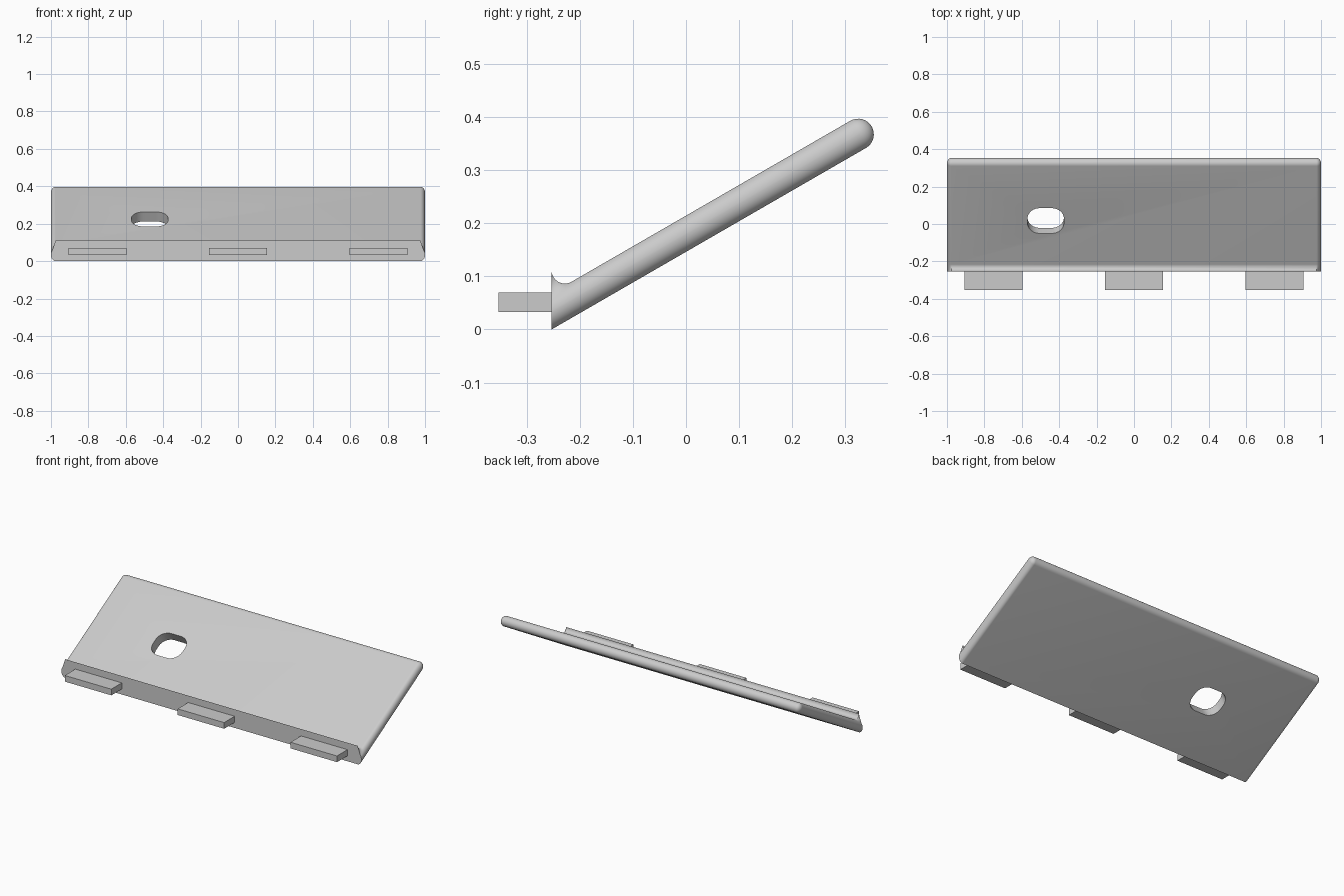
import bpy, bmesh
from math import sin, cos, tan, pi, radians
from mathutils import Matrix

if "Cube" in bpy.data.objects:
    bpy.data.objects.remove(bpy.data.objects["Cube"], do_unlink=True)

grey = bpy.data.materials.new("plain grey")
grey.use_nodes = True
GREY = (0.6, 0.6, 0.6, 1)
grey.diffuse_color = GREY
grey.node_tree.nodes["Principled BSDF"].inputs["Base Color"].default_value = GREY

SLOPE = radians(30)
FRONT, BACK = -0.253, 0.324      # front cut and centre of the rounded back edge
RAD = 0.0295                     # half thickness of the plate
HALF = RAD / cos(SLOPE)          # half thickness measured upright
SIDE = 0.025                     # width of the side rounding
FILLET = 0.025                   # hollow behind the front lip
LIP = 0.077                      # lip height over the plate's middle


def middle(y):
    return HALF + tan(SLOPE) * (y - FRONT)


def make_object(name, bm):
    bmesh.ops.recalc_face_normals(bm, faces=bm.faces)
    mesh = bpy.data.meshes.new(name)
    bm.to_mesh(mesh)
    bm.free()
    mesh.materials.append(grey)
    ob = bpy.data.objects.new(name, mesh)
    bpy.context.collection.objects.link(ob)
    return ob


def section(t):
    """Side profile of the plate; t runs from the rim (0) to full thickness."""
    f, g = sin(t), 1 - cos(t)
    k = max(0, (LIP * g - HALF * f) / (LIP - HALF))
    pts = [(FRONT, middle(FRONT) - HALF * f)]
    for i in range(17):
        a = SLOPE - pi / 2 + pi * i / 16
        pts.append((BACK + RAD * f * cos(a), middle(BACK) + RAD * f * sin(a)))
    yc = FRONT + FILLET
    zc = middle(yc) + HALF + FILLET / cos(SLOPE)
    for i in range(13):
        a = radians(300 - 10 * i)
        y, z = yc + FILLET * cos(a), zc + FILLET * sin(a)
        top = middle(y) + HALF
        pts.append((y, middle(y) + HALF * f + (z - top) * k))
    return pts


# Sloping plate with rounded sides and front lip
steps = [0.05 + (pi / 2 - 0.05) * i / 10 for i in range(11)]
stations = [(-1, t) for t in steps] + [(1, t) for t in reversed(steps)]
bm = bmesh.new()
rings = []
for side, t in stations:
    x = side * (1 - SIDE + SIDE * cos(t))
    rings.append([bm.verts.new((x, y, z)) for y, z in section(t)])
for a, b in zip(rings, rings[1:]):
    for i in range(len(a)):
        j = (i + 1) % len(a)
        bm.faces.new((a[i], a[j], b[j], b[i]))
bm.faces.new(rings[0])
bm.faces.new(rings[-1])
plate = make_object("sloping_plate", bm)

# Rounded slot cut square through the plate
bm = bmesh.new()
corner, hx, hy = 0.065, 0.0975, 0.078
outline = []
for q, (sx, sy) in enumerate([(1, 1), (-1, 1), (-1, -1), (1, -1)]):
    for i in range(9):
        a = pi / 2 * (q + i / 8)
        outline.append(bm.verts.new((sx * (hx - corner) + corner * cos(a),
                                     sy * (hy - corner) + corner * sin(a), -0.1)))
base = bm.faces.new(outline)
grown = bmesh.ops.extrude_face_region(bm, geom=[base])
bmesh.ops.translate(bm, vec=(0, 0, 0.2),
                    verts=[v for v in grown["geom"] if isinstance(v, bmesh.types.BMVert)])
cutter = make_object("slot_cutter", bm)
cutter.matrix_world = Matrix.Translation((-0.472, 0.032, middle(0.032))) @ Matrix.Rotation(SLOPE, 4, "X")
cutter.hide_render = True

cut = plate.modifiers.new("slot", "BOOLEAN")
cut.operation = "DIFFERENCE"
cut.solver = "EXACT"
cut.object = cutter
bpy.ops.object.select_all(action="DESELECT")
plate.select_set(True)
bpy.context.view_layer.objects.active = plate
bpy.ops.object.modifier_apply(modifier=cut.name)
bpy.data.objects.remove(cutter, do_unlink=True)
bpy.ops.object.shade_smooth_by_angle(angle=radians(35))

# Three mounting tabs along the front
for name, x in (("right_tab", -0.752), ("middle_tab", 0), ("left_tab", 0.752)):
    bm = bmesh.new()
    bmesh.ops.create_cube(bm, size=1)
    bmesh.ops.scale(bm, vec=(0.31, 0.102, 0.037), verts=bm.verts)
    bmesh.ops.translate(bm, vec=(x, -0.302, 0.0515), verts=bm.verts)
    make_object(name, bm)
